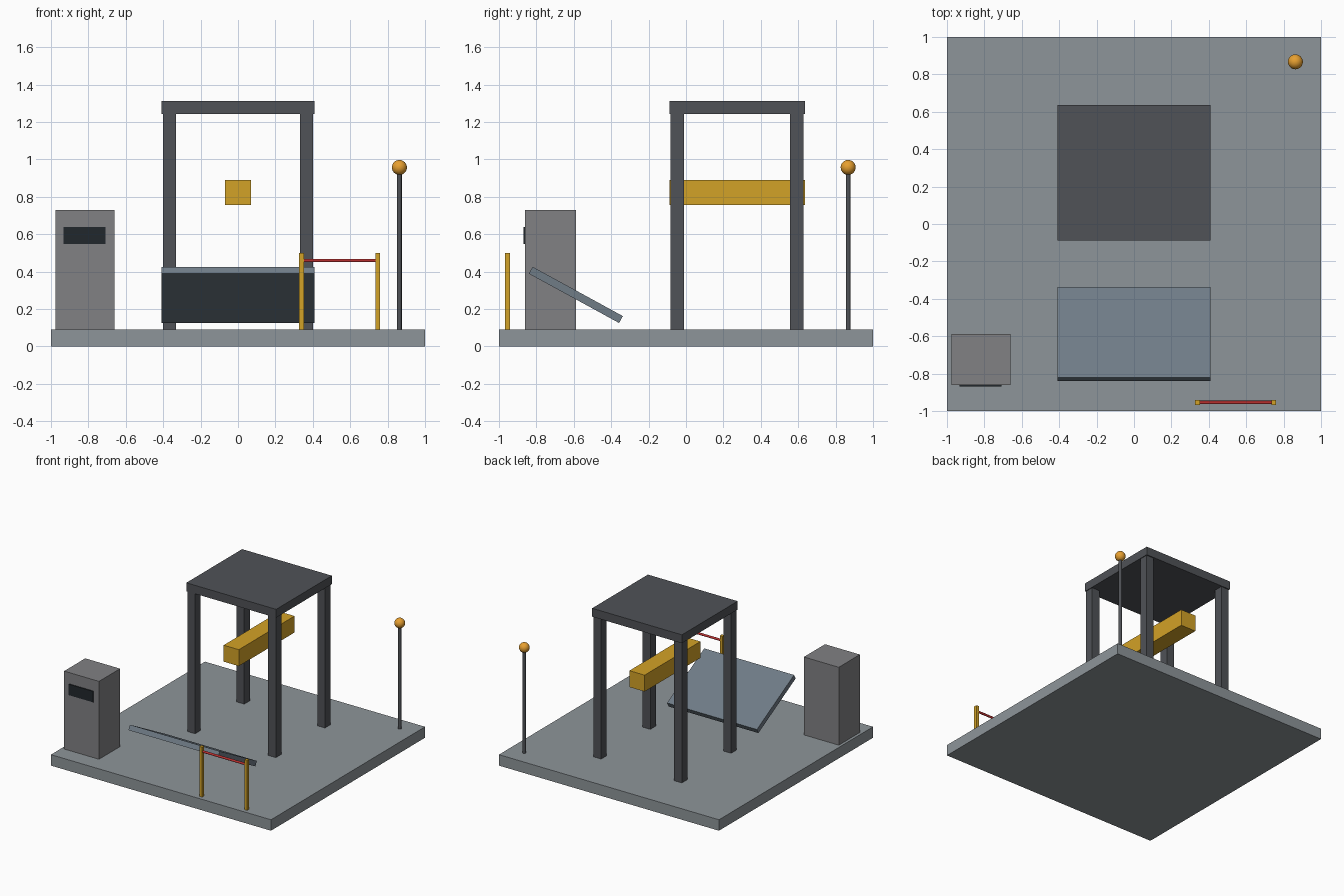
import bpy

if "Cube" in bpy.data.objects:
    bpy.data.objects.remove(bpy.data.objects["Cube"])


def material(name, rgb):
    m = bpy.data.materials.new(name)
    m.diffuse_color = (*rgb, 1)
    m.use_nodes = True
    m.node_tree.nodes["Principled BSDF"].inputs["Base Color"].default_value = m.diffuse_color
    return m


CONCRETE = material("concrete", (0.27, 0.30, 0.32))
STEEL = material("dark_steel", (0.08, 0.085, 0.095))
CASE = material("cabinet_grey", (0.22, 0.22, 0.23))
PLATE = material("plate_blue_grey", (0.16, 0.20, 0.24))
YELLOW = material("yellow", (0.65, 0.36, 0.02))
BLACK = material("screen_black", (0.015, 0.02, 0.025))
RED = material("red", (0.50, 0.03, 0.03))
AMBER = material("amber", (0.80, 0.35, 0.03))


def finish(name, mat):
    o = bpy.context.object
    o.name = name
    o.data.materials.append(mat)
    return o


def box(name, x, y, z, mat):
    """Box from (min, max) ranges on each axis."""
    bpy.ops.mesh.primitive_cube_add(size=1, location=[sum(r) / 2 for r in (x, y, z)])
    o = finish(name, mat)
    o.scale = [r[1] - r[0] for r in (x, y, z)]
    return o


# Base slab
box("base_slab", (-1, 1), (-1, 1), (0, 0.09), CONCRETE)

# Gantry: four legs, roof and hanging beam
for sx, xr in (("left", (-0.402, -0.332)), ("right", (0.332, 0.402))):
    for sy, yr in (("front", (-0.083, -0.011)), ("back", (0.555, 0.627))):
        box(f"{sy}_{sx}_leg", xr, yr, (0.09, 1.245), STEEL)
box("gantry_roof", (-0.408, 0.408), (-0.088, 0.636), (1.243, 1.312), STEEL)
box("hanging_beam", (-0.069, 0.069), (-0.088, 0.636), (0.755, 0.89), YELLOW)

# Tilted plate, raised at the front
plate = box("tilted_plate", (-0.408, 0.408), (-0.864, -0.314), (0.2545, 0.2965), PLATE)
plate.rotation_euler.x = -0.5

# Control cabinet with screen
box("control_cabinet", (-0.977, -0.66), (-0.862, -0.588), (0.09, 0.73), CASE)
box("cabinet_screen", (-0.932, -0.708), (-0.870, -0.860), (0.548, 0.638), BLACK)

# Barrier
for side, x in (("left", 0.339), ("right", 0.747)):
    box(f"barrier_{side}_post", (x - 0.013, x + 0.013), (-0.967, -0.941), (0.09, 0.50), YELLOW)
bpy.ops.mesh.primitive_cylinder_add(vertices=12, radius=0.009, depth=0.408,
                                    location=(0.543, -0.954, 0.459), rotation=(0, 1.5708, 0))
finish("barrier_rail", RED)
bpy.ops.object.shade_smooth_by_angle()

# Signal lamp on a pole
bpy.ops.mesh.primitive_cylinder_add(vertices=16, radius=0.0125, depth=0.83,
                                    location=(0.863, 0.867, 0.505))
finish("lamp_pole", STEEL)
bpy.ops.object.shade_smooth_by_angle()
bpy.ops.mesh.primitive_uv_sphere_add(segments=24, ring_count=16, radius=0.04,
                                     location=(0.863, 0.867, 0.957))
finish("signal_lamp", AMBER)
bpy.ops.object.shade_smooth()
